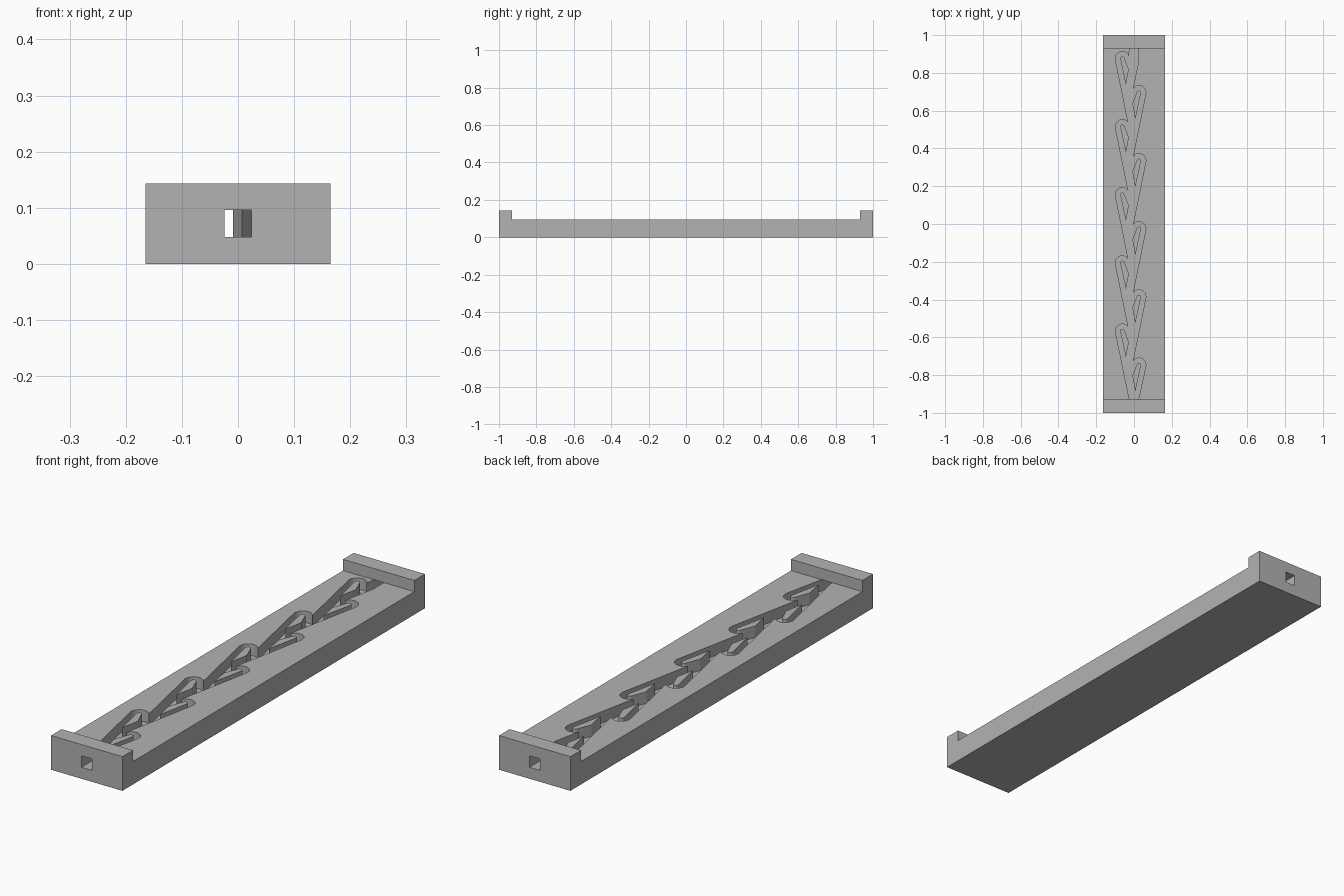
import bpy, bmesh
from math import cos, sin, radians

if "Cube" in bpy.data.objects:
    bpy.data.objects.remove(bpy.data.objects["Cube"])

HALF_W, FLOOR, DECK, TOP, BAR = 0.165, 0.048, 0.096, 0.143, 0.07
PORT = 0.024                     # half width of the square end ports
AXIS = -0.018                    # centre line of the zigzag channel
PITCH, LOOPS = 0.3605, 5
LOBE_X, LOBE_R, ISLE_R = -0.0437, 0.037, 0.011

grey = bpy.data.materials.new("plain grey")
grey.use_nodes = True
colour = (0.45, 0.45, 0.45, 1)
grey.diffuse_color = colour
grey.node_tree.nodes["Principled BSDF"].inputs["Base Color"].default_value = colour


def prism(name, outlines, z0, z1):
    """Extrude flat outlines vertically into one object."""
    bm = bmesh.new()
    for pts in outlines:
        face = bm.faces.new([bm.verts.new((x, y, z0)) for x, y in pts])
        up = bmesh.ops.extrude_face_region(bm, geom=[face])["geom"]
        verts = [v for v in up if isinstance(v, bmesh.types.BMVert)]
        bmesh.ops.translate(bm, verts=verts, vec=(0, 0, z1 - z0))
    bmesh.ops.recalc_face_normals(bm, faces=bm.faces)
    mesh = bpy.data.meshes.new(name)
    bm.to_mesh(mesh)
    bm.free()
    mesh.materials.append(grey)
    obj = bpy.data.objects.new(name, mesh)
    bpy.context.collection.objects.link(obj)
    return obj


def combine(target, tool, operation):
    """Apply a boolean and discard the tool."""
    mod = target.modifiers.new("boolean", "BOOLEAN")
    mod.operation, mod.solver, mod.object = operation, "EXACT", tool
    bpy.context.view_layer.objects.active = target
    bpy.ops.object.modifier_apply(modifier=mod.name)
    bpy.data.objects.remove(tool)


def rect(y0, y1):
    return [(-HALF_W, y0), (HALF_W, y0), (HALF_W, y1), (-HALF_W, y1)]


def arc(side, cy, radius, a0, a1, steps=14):
    """Arc around a lobe centre; side -1 is mirrored across the axis."""
    angles = [radians(a0 + (a1 - a0) * i / steps) for i in range(steps + 1)]
    return [(AXIS + side * (LOBE_X + radius * cos(a)), cy + radius * sin(a)) for a in angles]


# Channel walls and teardrop islands, alternating from side to side
walls, islands = {1: [], -1: []}, []
for side, first in ((1, 0.876), (-1, 0.696)):
    for i in range(LOOPS):
        cy = first - PITCH * i
        start = 20 if side == 1 and i == 0 else 31
        walls[side] += arc(side, cy, LOBE_R, start, 191)
        tip = [(AXIS + side * (LOBE_X + dx), cy + dy)
               for dx, dy in ((0.0185, -0.14), (0.0344, -0.058))]
        islands.append(arc(side, cy, ISLE_R, 20, 191) + tip)

left_wall = [(-PORT, 1.1), (-PORT, 0.93)] + walls[1] + [(-PORT, -0.93), (-PORT, -1.1)]
right_wall = [(PORT, 1.1), (PORT, 0.86)] + walls[-1] + [(PORT, -0.93), (PORT, -1.1)]

channel = prism("channel_cutter", [left_wall + right_wall[::-1]], FLOOR, 0.2)
combine(channel, prism("island_cutter", islands, 0, 0.3), "DIFFERENCE")

# Slab with the channel sunk into it, then the raised end bars over the ports
body = prism("valve_body", [rect(-1, 1)], 0, DECK)
combine(body, channel, "DIFFERENCE")
bars = prism("end_bars", [rect(-1, BAR - 1), rect(1 - BAR, 1)], DECK, TOP)
combine(body, bars, "UNION")
